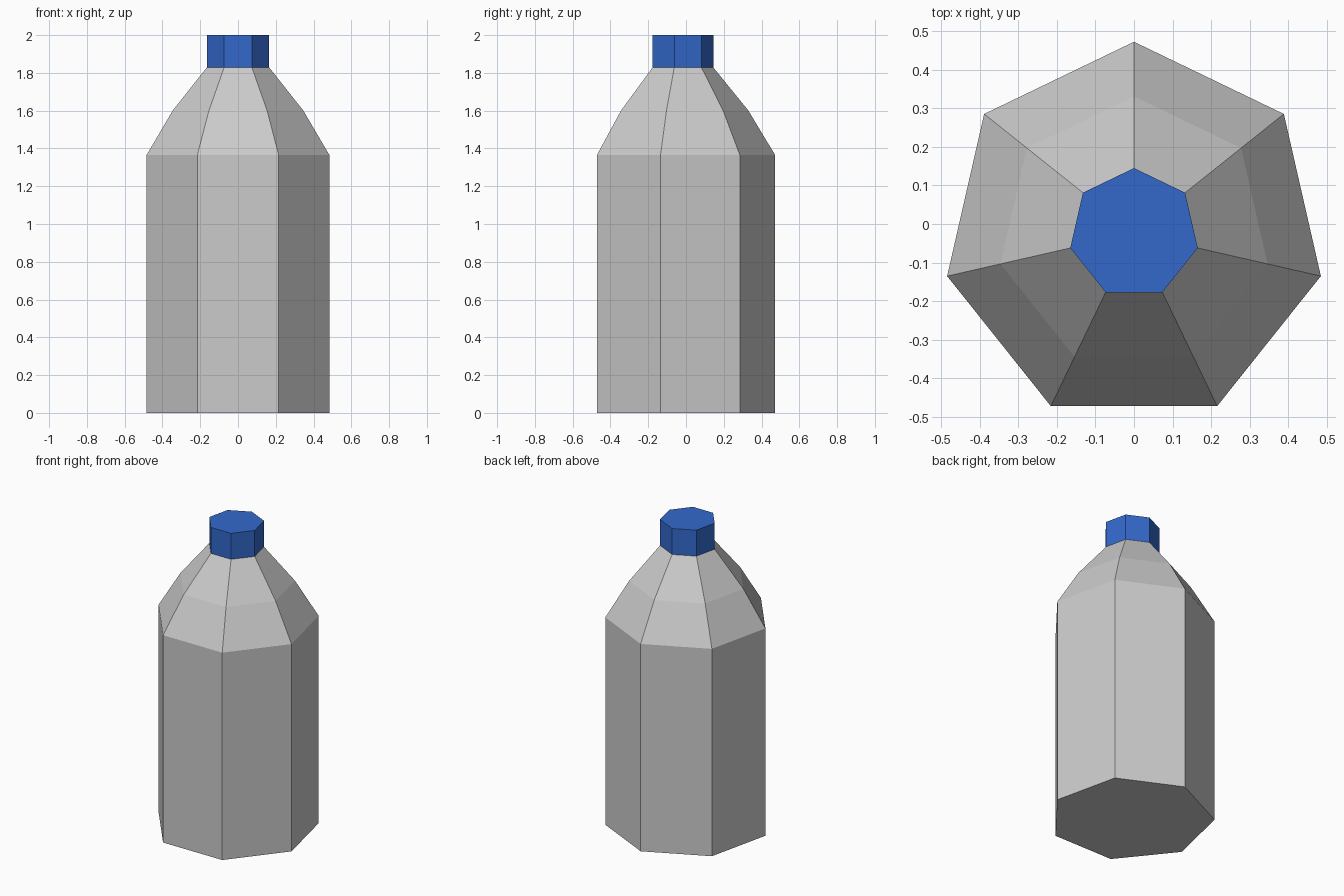
import bpy, bmesh, math

if "Cube" in bpy.data.objects:
    bpy.data.objects.remove(bpy.data.objects["Cube"])

SIDES = 7
CY = -0.0245  # heptagon axis offset so its bounds are centred on y = 0


def lathe(name, profile, close_bottom=False, close_top=False):
    """Heptagonal solid from (radius, z) rings, one corner pointing to +y."""
    bm = bmesh.new()
    rings = []
    for r, z in profile:
        angles = [math.pi / 2 + i * math.tau / SIDES for i in range(SIDES)]
        rings.append([bm.verts.new((r * math.cos(a), CY + r * math.sin(a), z)) for a in angles])
    for lo, hi in zip(rings, rings[1:]):
        for i in range(SIDES):
            j = (i + 1) % SIDES
            bm.faces.new((lo[i], lo[j], hi[j], hi[i]))
    if close_bottom:
        bm.faces.new(rings[0][::-1])
    if close_top:
        bm.faces.new(rings[-1])
    mesh = bpy.data.meshes.new(name)
    bm.to_mesh(mesh)
    bm.free()
    obj = bpy.data.objects.new(name, mesh)
    bpy.context.collection.objects.link(obj)
    return obj


# Bottle body with two-step shoulder, open under the cap
lathe("bottle_body", [(0.4965, 0), (0.4965, 1.365), (0.355, 1.6), (0.1693, 1.829)],
      close_bottom=True)

# Blue cap
cap = lathe("bottle_cap", [(0.1693, 1.829), (0.1693, 2.0)], close_top=True)
blue = bpy.data.materials.new("cap_blue")
blue.diffuse_color = (0.033, 0.14, 0.6, 1)
blue.use_nodes = True
blue.node_tree.nodes["Principled BSDF"].inputs["Base Color"].default_value = blue.diffuse_color
cap.data.materials.append(blue)
